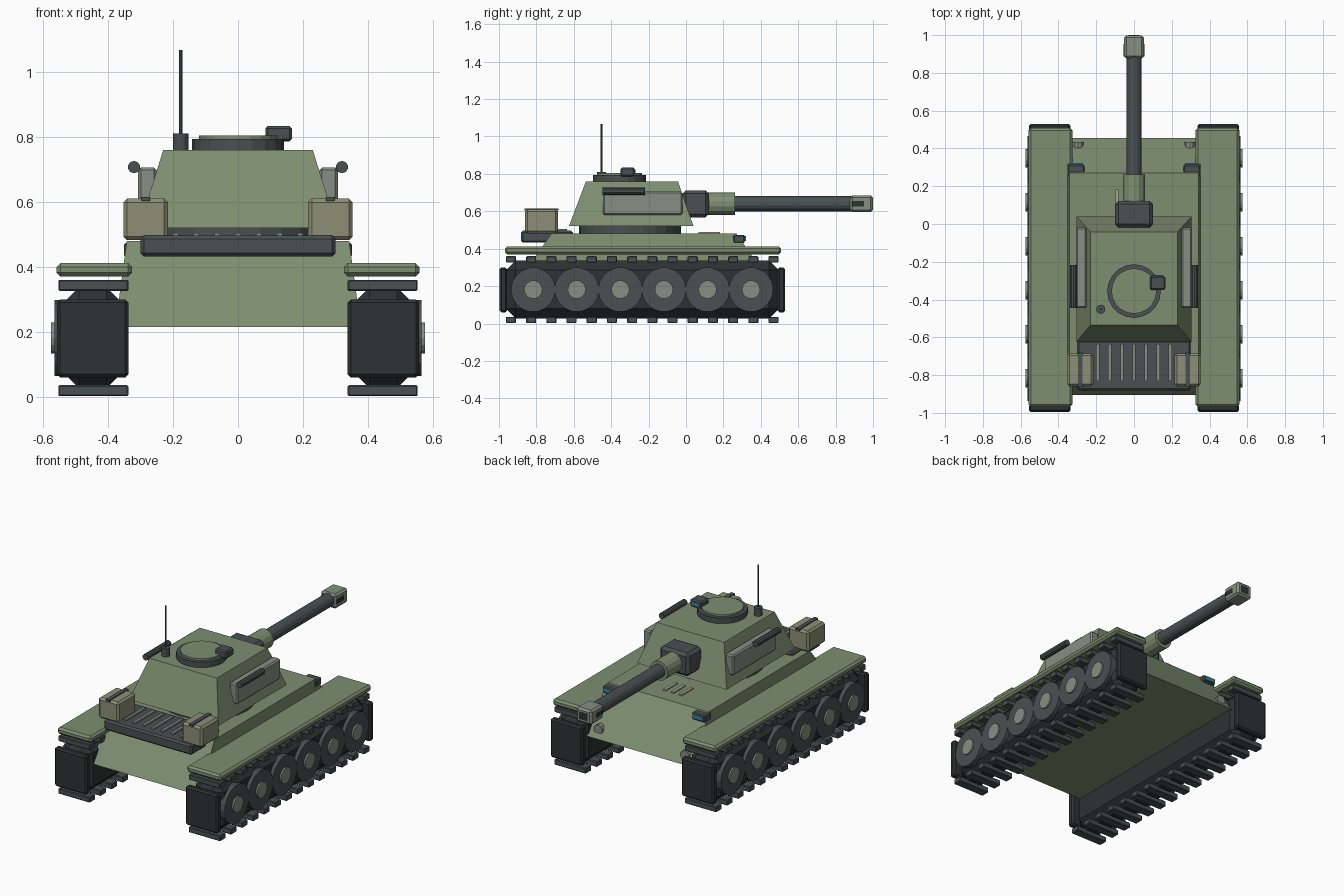
import bpy, bmesh
from math import pi
from mathutils import Matrix, Vector

if "Cube" in bpy.data.objects:
    bpy.data.objects.remove(bpy.data.objects["Cube"])

def mat(name, r, g, b):
    m = bpy.data.materials.new(name)
    m.diffuse_color = (r, g, b, 1)
    m.use_nodes = True
    m.node_tree.nodes["Principled BSDF"].inputs["Base Color"].default_value = m.diffuse_color
    return m

GREEN = mat("green_paint", 0.21, 0.275, 0.165)
DARK = mat("dark_metal", 0.067, 0.08, 0.084)
BLACK = mat("track_rubber", 0.026, 0.032, 0.032)
LIGHT = mat("light_metal", 0.24, 0.275, 0.23)
TAN = mat("tan_box", 0.27, 0.275, 0.18)
SAND = mat("sand_bar", 0.42, 0.38, 0.27)
TEAL = mat("teal_glass", 0.045, 0.22, 0.3)

def finish(name, bm, loc, material, bevel=0):
    bmesh.ops.recalc_face_normals(bm, faces=bm.faces)
    me = bpy.data.meshes.new(name)
    bm.to_mesh(me)
    bm.free()
    me.materials.append(material)
    ob = bpy.data.objects.new(name, me)
    ob.location = loc
    bpy.context.collection.objects.link(ob)
    if bevel:
        mod = ob.modifiers.new("bevel", 'BEVEL')
        mod.width, mod.segments, mod.limit_method = bevel, 1, 'ANGLE'
    return ob

def box(name, loc, size, material, bevel=0):
    bm = bmesh.new()
    bmesh.ops.create_cube(bm, size=1, matrix=Matrix.Diagonal((*size, 1)))
    return finish(name, bm, loc, material, bevel)

def cyl(name, loc, r, depth, axis, material, sides=16, bevel=0):
    bm = bmesh.new()
    rot = {'x': Matrix.Rotation(pi / 2, 4, 'Y'), 'y': Matrix.Rotation(pi / 2, 4, 'X'),
           'z': Matrix.Identity(4)}[axis]
    bmesh.ops.create_cone(bm, cap_ends=True, segments=sides, radius1=r, radius2=r,
                          depth=depth, matrix=rot)
    return finish(name, bm, loc, material, bevel)

def frustum(name, z0, z1, low, high, material):
    # low and high are (half width, y min, y max) of the two rectangles
    bm = bmesh.new()
    rings = []
    for z, (w, a, b) in ((z0, low), (z1, high)):
        rings.append([bm.verts.new(p) for p in ((-w, a, z), (w, a, z), (w, b, z), (-w, b, z))])
    bm.faces.new(rings[0])
    bm.faces.new(rings[1])
    for i in range(4):
        j = (i + 1) % 4
        bm.faces.new((rings[0][i], rings[0][j], rings[1][j], rings[1][i]))
    return finish(name, bm, (0, 0, 0), material)

# Hull and turret
frustum("hull", 0.215, 0.48, (0.378, -0.905, 0.455), (0.342, -0.72, 0.27), GREEN)
cyl("turret_ring", (0, -0.30, 0.50), 0.272, 0.05, 'z', DARK, 24)
frustum("turret", 0.52, 0.76, (0.305, -0.626, 0.04), (0.23, -0.535, -0.043), GREEN)

# Cupola with periscope
cyl("cupola_ring", (0, -0.355, 0.775), 0.142, 0.038, 'z', DARK, 20)
cyl("cupola_hatch", (0, -0.355, 0.787), 0.12, 0.036, 'z', GREEN, 20)
box("periscope", (0.125, -0.312, 0.81), (0.082, 0.075, 0.048), DARK, 0.008)
box("periscope_glass", (0.125, -0.274, 0.813), (0.055, 0.008, 0.022), TEAL)

# Antenna
cyl("antenna_base", (-0.176, -0.452, 0.785), 0.024, 0.05, 'z', DARK, 12)
cyl("antenna_rod", (-0.176, -0.452, 0.935), 0.005, 0.264, 'z', DARK, 8)

# Gun
box("mantlet", (0, 0.052, 0.64), (0.2, 0.142, 0.144), DARK, 0.018)
cyl("gun_sleeve", (0, 0.185, 0.64), 0.06, 0.155, 'y', GREEN, 14)
cyl("gun_barrel", (0, 0.57, 0.64), 0.041, 0.66, 'y', DARK, 14)
box("muzzle_brake", (0, 0.938, 0.64), (0.106, 0.122, 0.09), LIGHT, 0.012)
box("muzzle_slots", (0, 0.92, 0.64), (0.109, 0.066, 0.028), BLACK)
box("muzzle_bore", (0, 0.98, 0.64), (0.056, 0.04, 0.045), BLACK)

# Engine deck with cooling slats
box("engine_deck", (0, -0.743, 0.464), (0.6, 0.278, 0.064), DARK, 0.01)
for i in range(7):
    box("engine_slat", ((i - 3) * 0.064, -0.733, 0.498), (0.017, 0.195, 0.014), LIGHT)

# Bars on the deck under the gun
for x in (-0.09, -0.035, 0.02):
    box("deck_bar", (x, 0.125, 0.482), (0.018, 0.115, 0.012), SAND)

for s in (-1, 1):
    # Track body with bevelled ends and end plates
    box("track_body", (s * 0.447, -0.233, 0.182), (0.19, 1.46, 0.31), BLACK, 0.052)
    for y in (-0.976, 0.51):
        box("track_end", (s * 0.447, y, 0.18), (0.22, 0.04, 0.24), BLACK, 0.01)
    # Track links along top and bottom
    for z in (0.019, 0.343):
        link = box("track_links", (s * 0.445, -0.936, z), (0.216, 0.054, 0.034), DARK, 0.004)
        arr = link.modifiers.new("row", 'ARRAY')
        arr.count, arr.use_relative_offset, arr.use_constant_offset = 14, False, True
        arr.constant_offset_displace = Vector((0, 0.108, 0))
    # Road wheels
    for i in range(6):
        y = -0.817 + i * 0.233
        cyl("road_wheel", (s * 0.54, y, 0.181), 0.119, 0.05, 'x', DARK, 18)
        cyl("wheel_hub", (s * 0.555, y, 0.181), 0.049, 0.04, 'x', LIGHT, 14)
    # Fender
    box("fender", (s * 0.442, -0.23, 0.391), (0.232, 1.476, 0.042), GREEN, 0.012)
    # Turret side bin and rolled bar above it
    box("side_bin", (s * 0.279, -0.232, 0.643), (0.056, 0.425, 0.125), LIGHT, 0.008)
    cyl("side_roll", (s * 0.32, -0.332, 0.707), 0.019, 0.228, 'y', DARK, 10)
    # Rear crate with strap
    box("rear_crate", (s * 0.284, -0.772, 0.546), (0.138, 0.175, 0.128), TAN, 0.012)
    box("crate_strap", (s * 0.284, -0.772, 0.609), (0.025, 0.182, 0.012), DARK)
    # Headlight
    box("headlight", (s * 0.306, 0.283, 0.452), (0.09, 0.062, 0.044), DARK, 0.006)
    box("headlight_glass", (s * 0.306, 0.316, 0.454), (0.07, 0.012, 0.026), TEAL)
    # Tow point on the sloped plate
    cyl("tow_point", (s * 0.296, 0.415, 0.262), 0.03, 0.04, 'y', LIGHT, 10)
